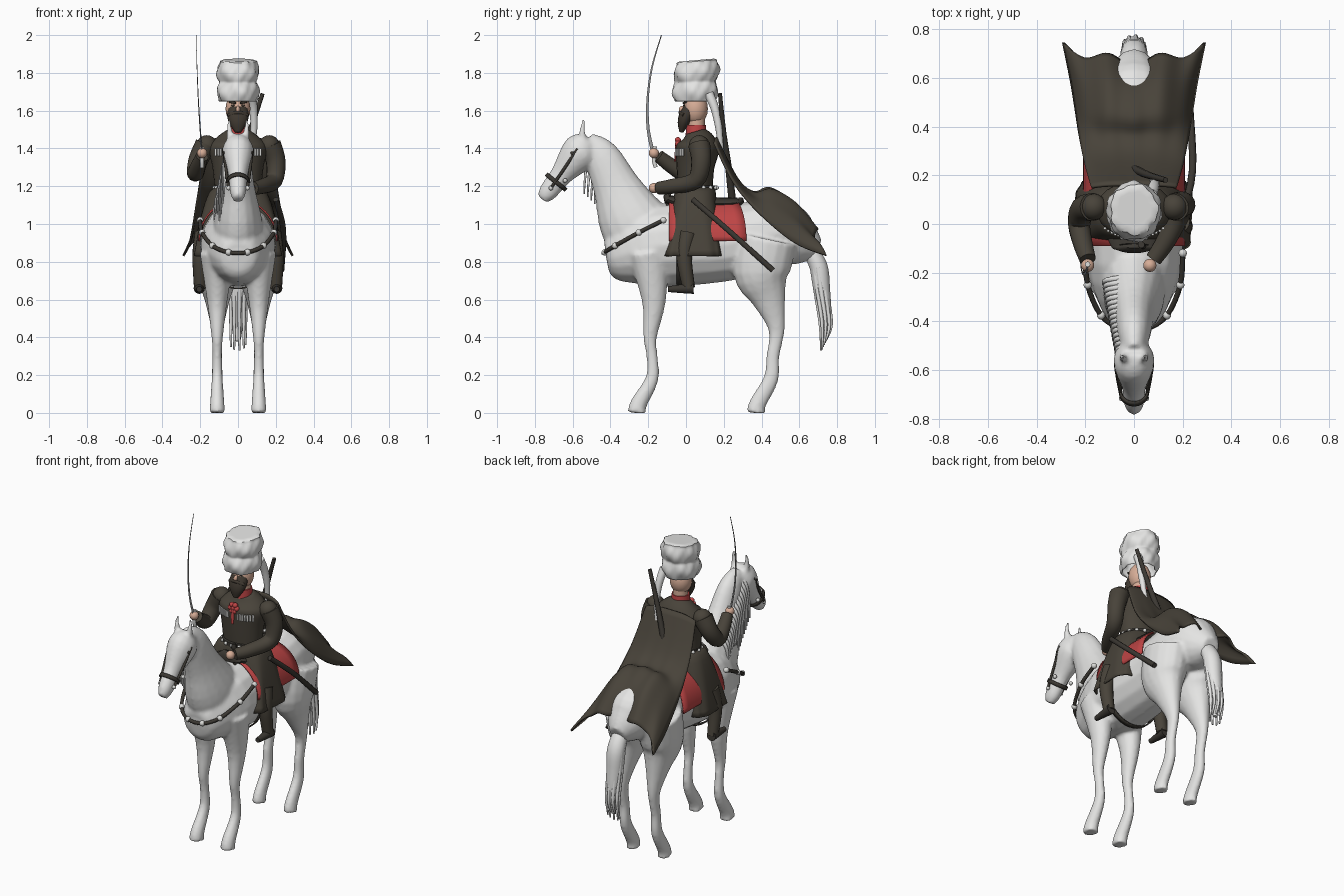
import bpy, bmesh, math
from mathutils import Vector
from math import sin, cos, pi, tau

cube = bpy.data.objects.get("Cube")
if cube:
    bpy.data.objects.remove(cube, do_unlink=True)

SIDES = (-1, 1)


def material(name, *color):
    mat = bpy.data.materials.new(name)
    mat.use_nodes = True
    mat.diffuse_color = (*color, 1)
    shader = mat.node_tree.nodes["Principled BSDF"]
    shader.inputs["Base Color"].default_value = (*color, 1)
    shader.inputs["Roughness"].default_value = .8
    return mat


WHITE = material("white hair", .78, .78, .77)
COAT = material("dark olive cloth", .065, .056, .042)
LEATHER = material("dark leather", .045, .04, .033)
RED = material("red cloth", .52, .06, .06)
SKIN = material("skin", .68, .42, .31)
BEARD = material("dark beard", .05, .04, .03)
STEEL = material("steel", .3, .3, .3)
SILVER = material("pale silver", .7, .7, .68)


def finish(name, bm, mat):
    bmesh.ops.recalc_face_normals(bm, faces=bm.faces)
    mesh = bpy.data.meshes.new(name)
    bm.to_mesh(mesh)
    bm.free()
    mesh.materials.append(mat)
    mesh.shade_smooth()
    mesh.set_sharp_from_angle(angle=math.radians(50))
    obj = bpy.data.objects.new(name, mesh)
    bpy.context.collection.objects.link(obj)
    return obj


def circle(count):
    return [tau * k / count for k in range(count)]


def spline(points, steps):
    ctrl = [Vector(point) for point in points]
    ctrl = [ctrl[0], *ctrl, ctrl[-1]]
    smooth = []
    for a, b, c, d in zip(ctrl, ctrl[1:], ctrl[2:], ctrl[3:]):
        for k in range(steps):
            t = k / steps
            smooth.append(b + (c - a) * (t / 2) + (a * 2 - b * 5 + c * 4 - d) * (t * t / 2)
                          + (b * 3 - a - c * 3 + d) * (t ** 3 / 2))
    return smooth + [ctrl[-1]]


def spine(x, flat, *rows):
    """Path in a plane of constant x, from rows of (y, z, half depth)."""
    return [(x, y, z, r * flat, r) for y, z, r in rows]


def cord(start, end, *points, flat=1):
    """Path through points with a radius that tapers evenly."""
    last = len(points) - 1
    radii = [start + (end - start) * i / last for i in range(len(points))]
    return [(*point, r, r * flat) for point, r in zip(points, radii)]


def mirror(path):
    return [(-point[0], *point[1:]) for point in path]


def both(path):
    return [path, mirror(path)]


def add_tube(bm, path, sides, steps):
    points = spline(path, steps)
    centers = [Vector(point[:3]) for point in points]
    across, rings = None, []
    for i, (center, point) in enumerate(zip(centers, points)):
        along = (centers[min(i + 1, len(centers) - 1)] - centers[max(i - 1, 0)]).normalized()
        if across is None:
            across = Vector((0, 1, 0)) if abs(along.x) > .8 else Vector((1, 0, 0))
        across = (across - along * across.dot(along)).normalized()
        depth = along.cross(across)
        rings.append([bm.verts.new(center + across * (point[3] * cos(a)) + depth * (point[4] * sin(a)))
                      for a in circle(sides)])
    for low, high in zip(rings, rings[1:]):
        for k in range(sides):
            bm.faces.new((low[k], low[k - 1], high[k - 1], high[k]))
    bm.faces.new(rings[0])
    bm.faces.new(rings[-1][::-1])


def tubes(name, mat, *paths, sides=16, steps=4):
    bm = bmesh.new()
    for path in paths:
        add_tube(bm, path, sides, steps)
    return finish(name, bm, mat)


def balls(name, mat, size, *centers):
    bm = bmesh.new()
    for center in centers:
        made = bmesh.ops.create_uvsphere(bm, u_segments=16, v_segments=10, radius=1)
        for vert in made["verts"]:
            vert.co = Vector([c + v * s for c, v, s in zip(center, vert.co, size)])
    return finish(name, bm, mat)


def sheet(name, mat, shape, across, along, thick=.008):
    """Thin cloth or band whose points follow shape(u, v)."""
    bm = bmesh.new()
    grid = [[bm.verts.new(shape(i / across, j / along)) for j in range(along + 1)] for i in range(across + 1)]
    for left, right in zip(grid, grid[1:]):
        for j in range(along):
            bm.faces.new((left[j], right[j], right[j + 1], left[j + 1]))
    bmesh.ops.remove_doubles(bm, verts=bm.verts, dist=.0001)
    obj = finish(name, bm, mat)
    solid = obj.modifiers.new("thickness", 'SOLIDIFY')
    solid.thickness, solid.offset = thick, 0


# Horse: overlapping lofts fused into one smooth skin
barrel = spine(0, .9, (-.42, .81, .05), (-.38, .82, .13), (-.15, .885, .22), (.2, .895, .2),
               (.48, .95, .185), (.61, .9, .13), (.69, .86, .06))
neck = spine(0, .7, (-.2, .9, .2), (-.29, 1.03, .18), (-.37, 1.2, .125), (-.45, 1.36, .095), (-.53, 1.43, .06))
head = spine(0, .85, (-.5, 1.43, .06), (-.56, 1.38, .1), (-.66, 1.26, .06), (-.73, 1.17, .05), (-.76, 1.13, .03))
foreleg = spine(.11, .85, (-.2, .85, .11), (-.17, .6, .065), (-.19, .4, .036), (-.18, .3, .03),
                (-.18, .18, .035), (-.25, .05, .045), (-.26, 0, .05))
hind_leg = spine(.11, .75, (.43, .92, .16), (.4, .74, .15), (.44, .6, .09), (.48, .44, .043),
                 (.46, .3, .035), (.45, .18, .04), (.38, .05, .045), (.37, 0, .05))
ear = cord(.024, .008, (.035, -.54, 1.43), (.045, -.55, 1.49), (.045, -.54, 1.56))
horse = tubes("horse_body", WHITE, barrel, neck, head, *both(foreleg), *both(hind_leg), *both(ear))
fuse = horse.modifiers.new("fuse", 'REMESH')
fuse.mode, fuse.voxel_size, fuse.use_smooth_shade = 'VOXEL', .011, True
soften = horse.modifiers.new("soften", 'SMOOTH')
soften.factor, soften.iterations = .5, 5
balls("horse_eyes", LEATHER, (.01, .012, .012), *[(side * .07, -.6, 1.375) for side in SIDES])

# Mane strands fall to the right, tail strands fan out
mane = []
for i in range(16):
    f = i / 15
    y, z, width = -.5 + .28 * f, 1.45 - .27 * f, .06 + .05 * f
    mane.append(cord(.015, .004, (0, y, z), (-width, y - .01, z - .06),
                     (-width - .012, y - .03, z - .16), (-width - .012, y - .04, z - .29)))
tubes("mane", WHITE, *mane, sides=8)
strands = []
for a in circle(9):
    x, y = .04 * cos(a), .03 * sin(a)
    strands.append(cord(.016, .005, (x, y + .7, .77), (x, y + .72, .62), (x, y + .74, .47),
                        (x, y / 2 + .73, .36 + y)))
core = spine(0, 1.1, (.64, .88, .04), (.7, .78, .05), (.72, .65, .045), (.74, .5, .03), (.73, .38, .012))
tubes("tail", WHITE, core, *strands, sides=10)


# Tack: bridle, breast strap, girth, saddle and its cloth
def noseband(u, v):
    a, slide = tau * u, .016 * v
    return (.057 * cos(a), -.68 - .05 * sin(a) - slide, 1.23 + .04 * sin(a) - slide)


def girth(u, v):
    return (.2 * cos(tau * u), -.05 + .03 * v, .885 + .226 * sin(tau * u))


def saddle_cloth(u, v):
    return (.205 * cos(pi * u), -.09 + (.34 + .07 * abs(cos(pi * u))) * v, .91 + .218 * sin(pi * u))


cheek = [(.075, -.575, 1.4), (.065, -.64, 1.3), (.05, -.715, 1.19)]
tubes("bridle", LEATHER, *both(cord(.008, .008, *cheek)), sides=8)
sheet("noseband", LEATHER, noseband, 24, 1)
bits = [cheek[-1], (.06, -.64, 1.23)]
balls("bridle_studs", SILVER, (.012,) * 3, *bits, *mirror(bits))
strap = [(.2, -.12, 1.02), (.19, -.25, .955), (.135, -.375, .885), (.05, -.43, .85)]
tubes("breast_strap", LEATHER, cord(.011, .011, *strap, *mirror(strap)[::-1]), sides=8)
balls("breast_strap_studs", SILVER, (.017,) * 3, *strap, *mirror(strap))
sheet("girth", LEATHER, girth, 40, 1)
sheet("saddle_cloth", RED, saddle_cloth, 28, 8)
tubes("saddle", LEATHER, spine(0, 3.5, (-.09, 1.17, .01), (-.07, 1.12, .03), (.25, 1.11, .03), (.29, 1.14, .01)))

# Rider: legs, boots, coat
tubes("trousers", COAT, *both(cord(.05, .033, (.18, .01, .95), (.2, -.01, .83), (.2, .015, .66))))
tubes("boots", LEATHER, *both(cord(.03, .015, (.205, .04, .66), (.205, -.03, .657), (.205, -.095, .655))))


def skirt(u, v):
    def squared(t):
        return math.copysign(abs(t) ** (1 - .65 * v ** .4), t)
    a = tau * u
    ripple = 1 + .02 * v * sin(9 * a)
    return ((.112 + .122 * v ** .5) * squared(cos(a)) * ripple,
            .05 - .015 * v + (.1 + .055 * v) * squared(sin(a)), 1.2 - .37 * v)


sheet("coat_skirt", COAT, skirt, 64, 12)
tubes("coat_torso", COAT, spine(0, 1.35, (.05, 1.17, .09), (.05, 1.3, .1), (.06, 1.4, .115),
                                (.06, 1.45, .09), (.05, 1.49, .05)), sides=24)
right_arm = cord(.058, .034, (-.17, .07, 1.42), (-.21, .06, 1.34), (-.225, 0, 1.27),
                 (-.21, -.08, 1.31), (-.19, -.145, 1.36))
left_arm = cord(.058, .034, (.17, .07, 1.42), (.2, .08, 1.33), (.19, .05, 1.23),
                (.13, -.07, 1.2), (.08, -.145, 1.19))
tubes("coat_sleeves", COAT, right_arm, left_arm)
balls("coat_shoulders", COAT, (.055,) * 3, *[(side * .165, .07, 1.415) for side in SIDES])
balls("hands", SKIN, (.027,) * 3, (-.19, -.17, 1.375), (.065, -.17, 1.19))

# Belt, cartridge rows, rosette
tubes("belt", LEATHER, spine(0, 1.12, (.05, 1.18, .112), (.05, 1.205, .112)), sides=32)
balls("belt_studs", SILVER, (.011,) * 3, *[(.124 * cos(a), .05 + .113 * sin(a), 1.192) for a in circle(16)])
rounds = []
for k in range(7):
    x = .035 + .014 * k
    y = .055 - .11 * math.sqrt(1 - (x / .158) ** 2)
    rounds += both(cord(.006, .006, (x, y, 1.36), (x, y, 1.4)))
tubes("cartridges", SILVER, *rounds, sides=8, steps=1)
petals = [(.022 * cos(a), -.043, 1.425 + .022 * sin(a)) for a in circle(6)]
balls("rosette", RED, (.016,) * 3, (0, -.043, 1.425), *petals)
tubes("rosette_ribbon", RED, cord(.012, .008, (0, -.05, 1.42), (0, -.058, 1.33), flat=.6), sides=8)

# Head: collar, face, beard
tubes("collar", RED, cord(.055, .052, (0, .053, 1.47), (0, .053, 1.525)), sides=24)
tubes("neck", SKIN, cord(.045, .045, (0, .055, 1.5), (0, .055, 1.6)))
balls("face", SKIN, (.066, .066, .085), (0, .05, 1.61))
balls("nose", SKIN, (.012, .018, .02), (0, -.02, 1.605))
tubes("beard", BEARD, spine(0, 1.5, (.02, 1.61, .035), (0, 1.57, .038), (-.015, 1.53, .03), (-.025, 1.485, .01)))
tubes("moustache", BEARD, cord(.01, .01, (-.05, -.01, 1.575), (0, -.03, 1.59), (.05, -.01, 1.575)), sides=8)
balls("eyes", BEARD, (.009, .006, .006), *[(side * .027, -.009, 1.628) for side in SIDES])
tubes("eyebrows", BEARD, *both(cord(.006, .006, (.012, -.013, 1.64), (.045, 0, 1.647))), sides=8)


# Fur hat with two swelling bands and a hanging tail
def hat(u, v):
    a = tau * u
    r = .095 + .014 * abs(sin(tau * min(v / .85, 1))) + .004 * sin(5 * a + 9 * v) + .003 * sin(11 * a - 14 * v)
    r *= min(1, (1 - v) * 8) ** .5
    return (r * cos(a), .045 + .015 * v + r * 1.08 * sin(a), 1.65 + .24 * min(v, .9) + r * v * .1 * sin(a))


sheet("fur_hat", WHITE, hat, 40, 32, .004)
tubes("hat_tail", WHITE, cord(.026, .012, (.07, .12, 1.69), (.08, .15, 1.62), (.085, .17, 1.53),
                              (.08, .18, 1.45), (.07, .19, 1.37)))

# Cape: blend of a centre path over the rump and a drooping side path
centre_path = spline([(.16, 1.46), (.27, 1.24), (.36, 1.165), (.45, 1.185), (.57, 1.11), (.67, .97)], 5)
side_path = spline([(.175, .15, 1.43), (.2, .24, 1.24), (.22, .345, 1.1), (.24, .48, .97),
                    (.26, .6, .885), (.29, .745, .83)], 5)


def cape(u, v):
    s, row = 2 * u - 1, round(v * (len(side_path) - 1))
    edge, middle = side_path[row], centre_path[row]
    y, z = middle.lerp(edge.yz, abs(s) ** 3.5)
    return (edge.x * s, y - .03 * v ** 3 * cos(8 * s) * (1 - s * s), z + .008 * v * cos(14 * s))


sheet("cape", COAT, cape, 40, len(side_path) - 1, .012)

# Weapons
tubes("sabre_blade", STEEL, cord(.004, .001, (-.188, -.17, 1.36), (-.2, -.2, 1.5), (-.21, -.203, 1.66),
                                 (-.217, -.18, 1.83), (-.222, -.13, 2), flat=2.5), sides=8)
tubes("sabre_hilt", SILVER, cord(.011, .011, (-.19, -.165, 1.41), (-.19, -.17, 1.34), (-.19, -.16, 1.3)), sides=10)
tubes("scabbard", LEATHER, cord(.015, .015, (.2, .035, 1.13), (.24, .22, .97), (.23, .46, .755)), sides=10)
tubes("rifle", LEATHER, cord(.011, .022, (.13, .18, 1.69), (.06, .2, 1.48), (0, .225, 1.3), (-.08, .25, 1.08)), sides=10)
tubes("dagger", LEATHER, cord(.014, .01, (.03, -.085, 1.22), (.05, -.1, 1.05)), sides=10)
